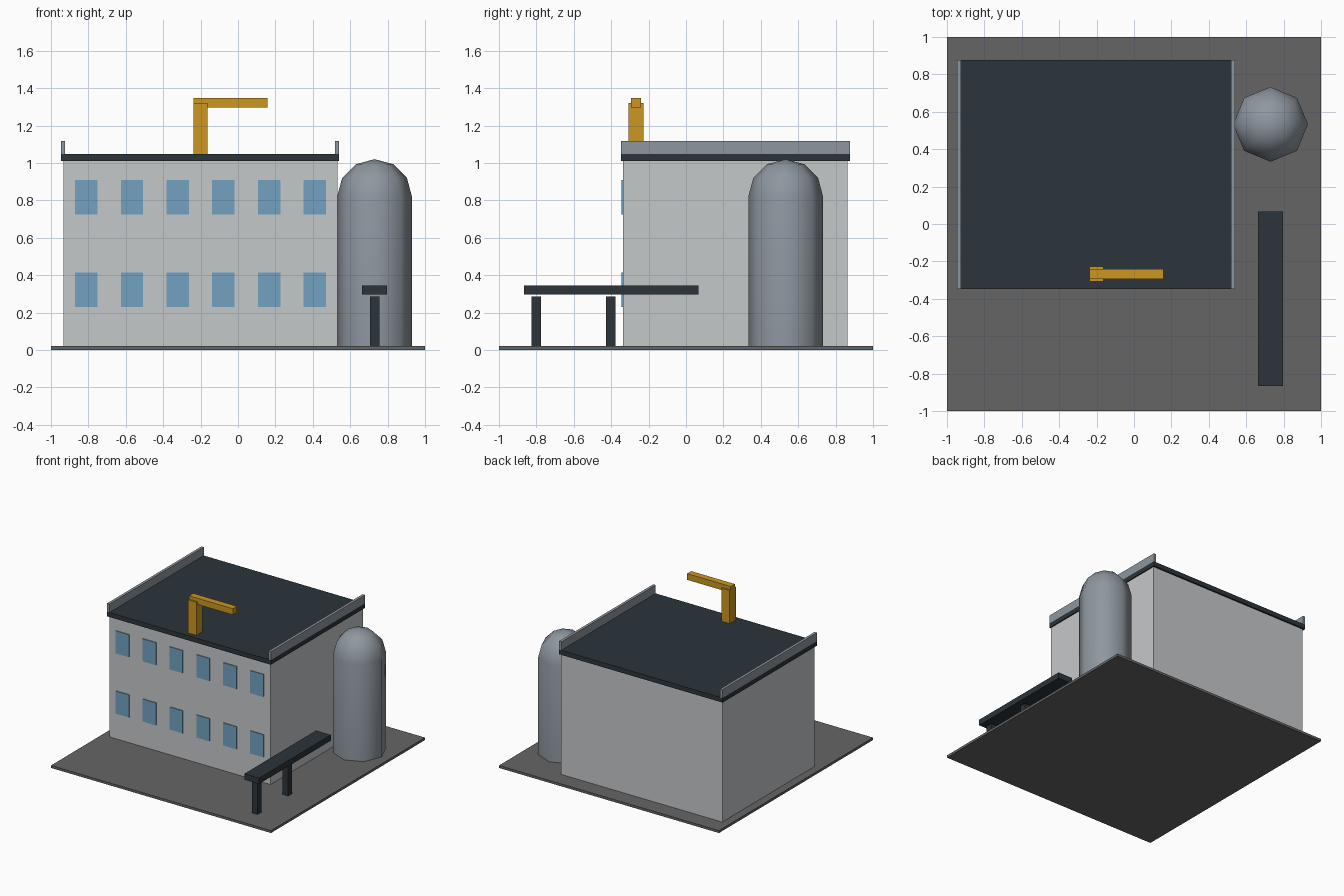
import bpy, bmesh, math
from mathutils import Matrix, Vector

cube = bpy.data.objects.get("Cube")
if cube:
    bpy.data.objects.remove(cube, do_unlink=True)


def material(name, r, g, b):
    m = bpy.data.materials.new(name)
    m.use_nodes = True
    m.diffuse_color = (r, g, b, 1)
    m.node_tree.nodes["Principled BSDF"].inputs["Base Color"].default_value = (r, g, b, 1)
    return m


ground = material("ground grey", 0.13, 0.13, 0.13)
wall = material("wall pale grey", 0.56, 0.58, 0.59)
dark = material("dark slate", 0.025, 0.035, 0.043)
metal = material("metal grey", 0.27, 0.31, 0.35)
glass = material("window blue", 0.17, 0.36, 0.53)
yellow = material("crane yellow", 0.60, 0.31, 0.015)


def finish(name, bm, mat):
    bmesh.ops.recalc_face_normals(bm, faces=bm.faces)
    mesh = bpy.data.meshes.new(name)
    bm.to_mesh(mesh)
    bm.free()
    mesh.materials.append(mat)
    obj = bpy.data.objects.new(name, mesh)
    bpy.context.collection.objects.link(obj)
    return obj


def box(name, mat, x, y, z):
    """Box from its (low, high) range on each axis."""
    lo, hi = (Vector(p) for p in zip(x, y, z))
    bm = bmesh.new()
    bmesh.ops.create_cube(bm, size=1, matrix=Matrix.Translation((lo + hi) / 2)
                          @ Matrix.Diagonal((hi - lo).to_4d()))
    return finish(name, bm, mat)


# Site slab and main building
FLOOR, EAVE, ROOF = 0.02, 1.01, 1.048
box("site_slab", ground, (-1, 1), (-1, 1), (0, FLOOR))
box("building_walls", wall, (-0.934, 0.532), (-0.337, 0.863), (FLOOR, EAVE))
roof_x, roof_y = (-0.947, 0.541), (-0.347, 0.877)
box("roof", dark, roof_x, roof_y, (EAVE, ROOF))
for side, x in (("right", roof_x[0]), ("left", roof_x[1] - 0.022)):
    box(side + "_parapet", metal, (x, x + 0.022), roof_y, (ROOF, 1.117))

# Two rows of front windows
for row, z in (("lower", 0.23), ("upper", 0.725)):
    for i in range(6):
        x = -0.811 + i * 0.2443
        box(f"{row}_window_{i + 1}", glass, (x - 0.06, x + 0.06),
            (-0.344, -0.336), (z, z + 0.185))

# Roof crane
box("crane_mast", yellow, (-0.238, -0.163), (-0.307, -0.227), (ROOF, 1.32))
box("crane_boom", yellow, (-0.2385, 0.158), (-0.293, -0.24), (1.297, 1.348))

# Conveyor on two legs
box("conveyor_belt", dark, (0.663, 0.797), (-0.865, 0.066), (0.297, 0.345))
for name, y in (("front", -0.8), ("rear", -0.402)):
    box(name + "_conveyor_leg", dark, (0.705, 0.756), (y - 0.026, y + 0.026), (FLOOR, 0.287))

# Eight-sided silo with a domed top, spun from a profile
R, SHOULDER = 0.2, 0.82
profile = [(0, FLOOR), (R, FLOOR)]
for a in (0, 30, 60, 90):
    t = math.radians(a)
    profile.append((R * math.cos(t), SHOULDER + R * math.sin(t)))
bm = bmesh.new()
verts = [bm.verts.new((x, 0, z)) for x, z in profile]
edges = [bm.edges.new(pair) for pair in zip(verts, verts[1:])]
bmesh.ops.spin(bm, geom=verts + edges, cent=(0, 0, 0), axis=(0, 0, 1),
               angle=math.tau, steps=8)
bmesh.ops.remove_doubles(bm, verts=bm.verts, dist=0.0005)
silo = finish("silo", bm, metal)
silo.location = (0.73, 0.533, 0)
bpy.ops.object.select_all(action="DESELECT")
silo.select_set(True)
bpy.context.view_layer.objects.active = silo
bpy.ops.object.shade_smooth_by_angle(angle=math.radians(60))
